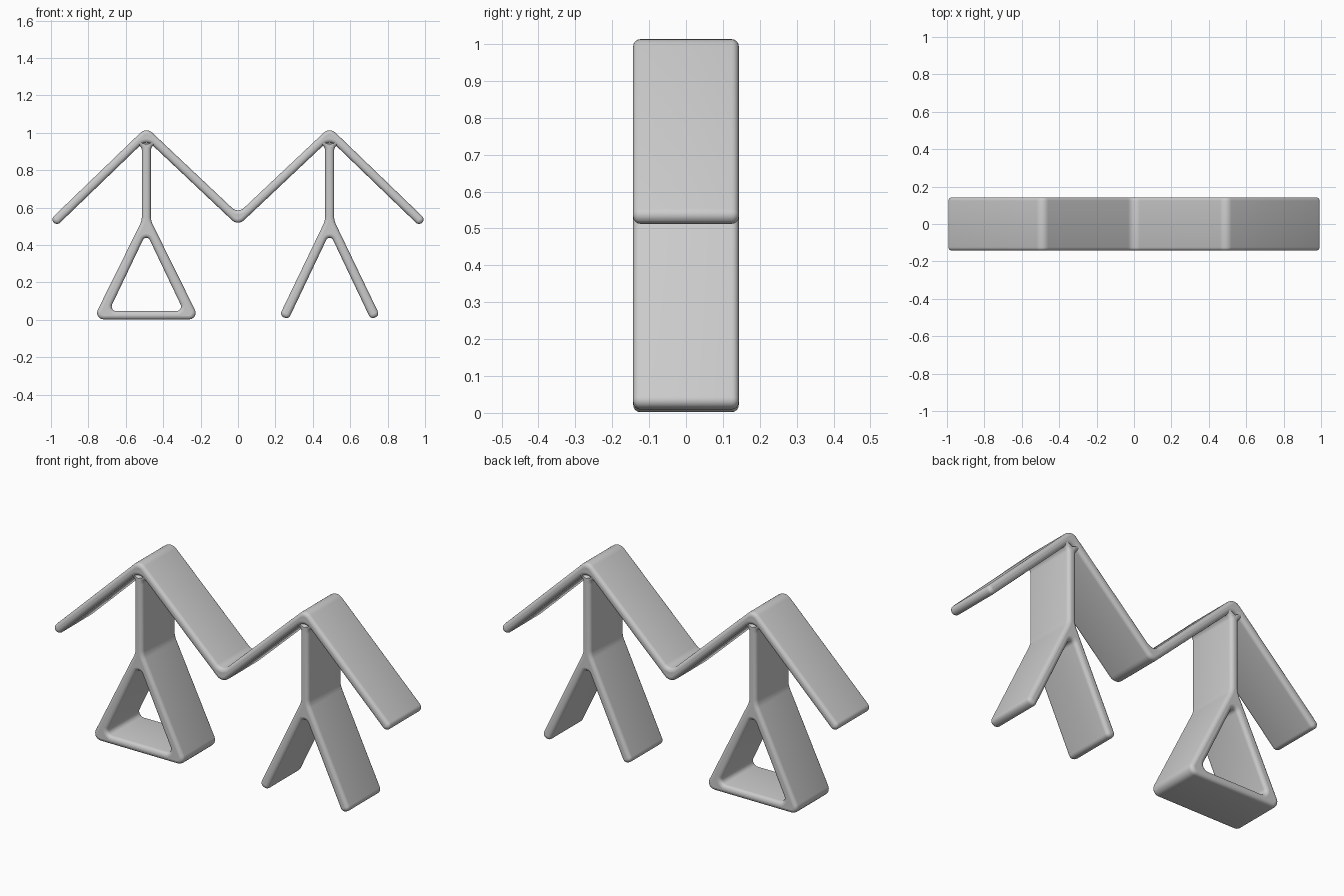
import bpy, math
from mathutils import Vector

cube = bpy.data.objects.get("Cube")
if cube:
    bpy.data.objects.remove(cube)

HALF_DEPTH = 0.143
EDGE = 0.019          # rounding of the front and back rims
HALF_THICK = 0.024
PEAK = 0.49           # x of each roof peak

grey = bpy.data.materials.new("light grey")
grey.use_nodes = True
colour = (0.6, 0.6, 0.6, 1)
grey.diffuse_color = colour
grey.node_tree.nodes["Principled BSDF"].inputs["Base Color"].default_value = colour


def rounded(corners, steps=6):
    """Replace each (x, z, radius) corner with a fillet arc."""
    out = []
    for i, (x, z, r) in enumerate(corners):
        p = Vector((x, z))
        a = Vector(corners[i - 1][:2]) - p
        b = Vector(corners[(i + 1) % len(corners)][:2]) - p
        half = a.angle(b) / 2
        if r == 0 or half > 1.55:
            out.append(p)
            continue
        reach = min(r / math.tan(half), a.length * 0.49, b.length * 0.49)
        a, b = p + a.normalized() * reach, p + b.normalized() * reach
        radius = reach * math.tan(half)
        centre = p + ((a + b) / 2 - p).normalized() * radius / math.sin(half)
        start, turn = a - centre, (a - centre).angle_signed(b - centre)
        for k in range(steps + 1):
            t = -turn * k / steps
            c, s = math.cos(t), math.sin(t)
            out.append(centre + Vector((start.x * c - start.y * s,
                                        start.x * s + start.y * c)))
    return out


def band(path, h, bend, tip):
    """Outline of a sheet of half thickness h along a bent centre line."""
    pts = [Vector(p) for p in path]
    upper, lower = [], []
    for i, p in enumerate(pts):
        before = (p - pts[i - 1]).normalized() if i else None
        after = (pts[i + 1] - p).normalized() if i < len(pts) - 1 else None
        n1, n2 = [Vector((-d.y, d.x)) for d in (before or after, after or before)]
        offset = (n1 + n2) * h / (1 + n1.dot(n2))
        r = bend if before and after else tip
        upper.append((*(p + offset), r))
        lower.append((*(p - offset), r))
    return upper + lower[::-1]


def mirrored(half):
    """Close a half outline by reflecting it across x = 0."""
    return half + [(-x, z, r) for x, z, r in reversed(half) if x > 0]


def extruded(name, outlines, x=0):
    """Solid from flat outlines with softly rounded rims."""
    curve = bpy.data.curves.new(name, 'CURVE')
    curve.dimensions = '2D'
    curve.fill_mode = 'BOTH'
    curve.extrude = HALF_DEPTH - EDGE
    curve.bevel_depth = EDGE
    curve.offset = -EDGE
    curve.bevel_resolution = 3
    for outline in outlines:
        pts = rounded(outline)
        spline = curve.splines.new('POLY')
        spline.points.add(len(pts) - 1)
        for point, p in zip(spline.points, pts):
            point.co = (p.x, p.y, 0, 1)
        spline.use_cyclic_u = True
    obj = bpy.data.objects.new(name, curve)
    bpy.context.collection.objects.link(obj)
    obj.location.x = x
    obj.rotation_euler.x = math.pi / 2
    curve.materials.append(grey)
    bpy.ops.object.select_all(action='DESELECT')
    obj.select_set(True)
    bpy.context.view_layer.objects.active = obj
    bpy.ops.object.convert(target='MESH')
    bpy.ops.object.shade_smooth_by_angle(angle=math.radians(40))


# Zigzag roof sheet
roof = [(-0.985, 0.52), (-PEAK, 0.997), (0, 0.535), (PEAK, 0.997), (0.985, 0.52)]
extruded("zigzag_roof", [band(roof, HALF_THICK, 0.045, 0.0235)])

# Post that flares into the roof peak and splits into two legs
post = [(0.07, 0.945, 0), (0.024, 0.925, 0.03), (0.024, 0.53, 0.1)]
crotch = (0, 0.465, 0.02)

# Stand with two open legs
legs = post + [(0.268, 0.023, 0.023), (0.22, 0.002, 0.023)]
outline = legs + [crotch] + [(-x, z, r) for x, z, r in reversed(legs)]
extruded("forked_stand", [outline], PEAK)

# Stand with legs closed by a base bar
frame = mirrored(post + [(0.285, 0.002, 0.035)])
opening = mirrored([crotch, (0.2, 0.046, 0.025)])
extruded("triangle_stand", [frame, opening], -PEAK)
